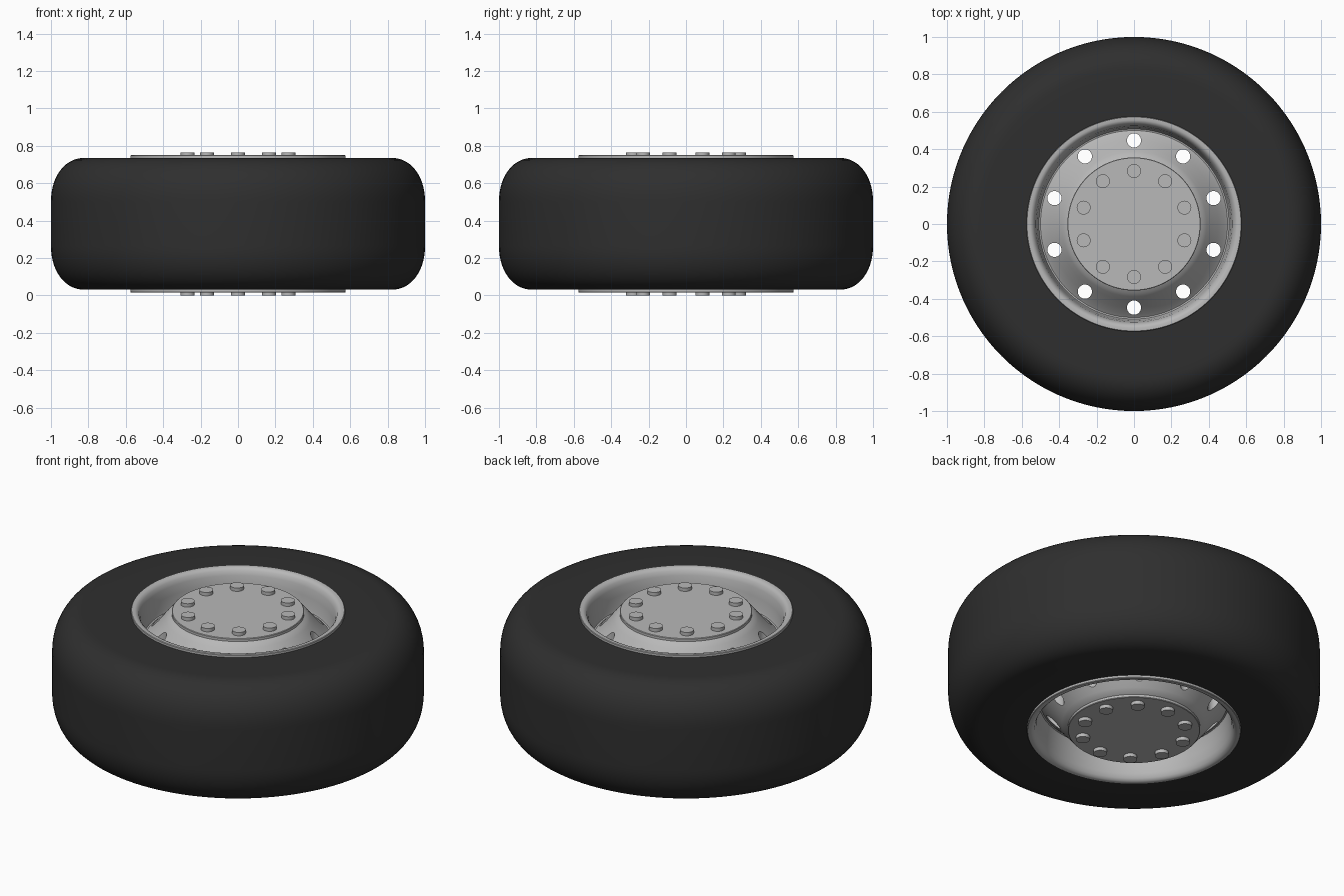
import bpy, bmesh, math

if "Cube" in bpy.data.objects:
    bpy.data.objects.remove(bpy.data.objects["Cube"])

MID = 0.3825  # half the total height, the mirror plane of the wheel


def material(name, c):
    m = bpy.data.materials.new(name)
    m.diffuse_color = (c, c, c, 1)
    m.use_nodes = True
    m.node_tree.nodes["Principled BSDF"].inputs["Base Color"].default_value = m.diffuse_color
    return m


rubber = material("black rubber", 0.028)
steel = material("grey steel", 0.48)


def finish(bm, name, mat):
    bmesh.ops.recalc_face_normals(bm, faces=bm.faces)
    me = bpy.data.meshes.new(name)
    bm.to_mesh(me)
    bm.free()
    me.materials.append(mat)
    ob = bpy.data.objects.new(name, me)
    bpy.context.collection.objects.link(ob)
    return ob


def smooth(ob, angle=32):
    bpy.ops.object.select_all(action='DESELECT')
    ob.select_set(True)
    bpy.context.view_layer.objects.active = ob
    bpy.ops.object.shade_smooth_by_angle(angle=math.radians(angle))


def lathe(name, half, mat, closed, n=120):
    """Spin an upper half profile plus its mirror image about z."""
    prof = half + [(r, 2 * MID - z) for r, z in reversed(half)]
    bm = bmesh.new()
    rings = []
    for r, z in prof:
        if r == 0:
            rings.append([bm.verts.new((0, 0, z))] * n)
        else:
            rings.append([bm.verts.new((r * math.cos(2 * math.pi * i / n),
                                        r * math.sin(2 * math.pi * i / n), z)) for i in range(n)])
    pairs = list(zip(rings, rings[1:]))
    if closed:
        pairs.append((rings[-1], rings[0]))
    for a, b in pairs:
        for i in range(n):
            j = (i + 1) % n
            bm.faces.new(list(dict.fromkeys((a[i], a[j], b[j], b[i]))))
    return finish(bm, name, mat)


def cylinders(name, count, ring, phase, radius, z0, z1, mat, bevel=0):
    """Ring of upright cylinders, for bolts and hole cutters."""
    bm = bmesh.new()
    for k in range(count):
        a = math.radians(phase) + 2 * math.pi * k / count
        for lo, hi in zip(z0, z1):
            vs = bmesh.ops.create_cone(bm, cap_ends=True, segments=32, radius1=radius,
                                       radius2=radius, depth=hi - lo)["verts"]
            bmesh.ops.translate(bm, verts=vs, vec=(ring * math.cos(a), ring * math.sin(a), (lo + hi) / 2))
    return finish(bm, name, mat)


# Tyre: flat sidewalls and tread joined by rounded shoulders
shoulder = [(0.82 + 0.18 * math.sin(t) ** 0.95, 0.50 + 0.235 * math.cos(t) ** 0.95)
            for t in [math.pi / 2 * i / 14 for i in range(14)]] + [(1.0, 0.50)]
tyre = lathe("tyre", [(0.56, 0.735), (0.70, 0.735)] + shoulder, rubber, True)
smooth(tyre)

# Rim: raised hub, sloping dish, steep wall and outer lip
rim = lathe("rim", [(0, 0.745), (0.353, 0.745), (0.356, 0.742), (0.356, 0.728),
                    (0.372, 0.718), (0.388, 0.702), (0.41, 0.675), (0.45, 0.63),
                    (0.485, 0.592), (0.50, 0.580), (0.508, 0.582), (0.512, 0.595),
                    (0.518, 0.66), (0.525, 0.71), (0.534, 0.735), (0.545, 0.746),
                    (0.555, 0.75), (0.572, 0.75), (0.575, 0.747), (0.575, 0.73)], steel, False)

# Ten round vent holes right through the dish
cutter = cylinders("vent_hole_cutter", 10, 0.447, 90, 0.038, [-0.1], [0.9], steel)
mod = rim.modifiers.new("vents", 'BOOLEAN')
mod.operation, mod.object, mod.solver = 'DIFFERENCE', cutter, 'EXACT'
bpy.context.view_layer.objects.active = rim
bpy.ops.object.modifier_apply(modifier="vents")
bpy.data.objects.remove(cutter)
smooth(rim)

# Wheel bolts on both faces of the hub
bolts = cylinders("wheel_bolts", 10, 0.283, 90, 0.037, [0.0, 0.74], [0.025, 0.765], steel)
smooth(bolts)
